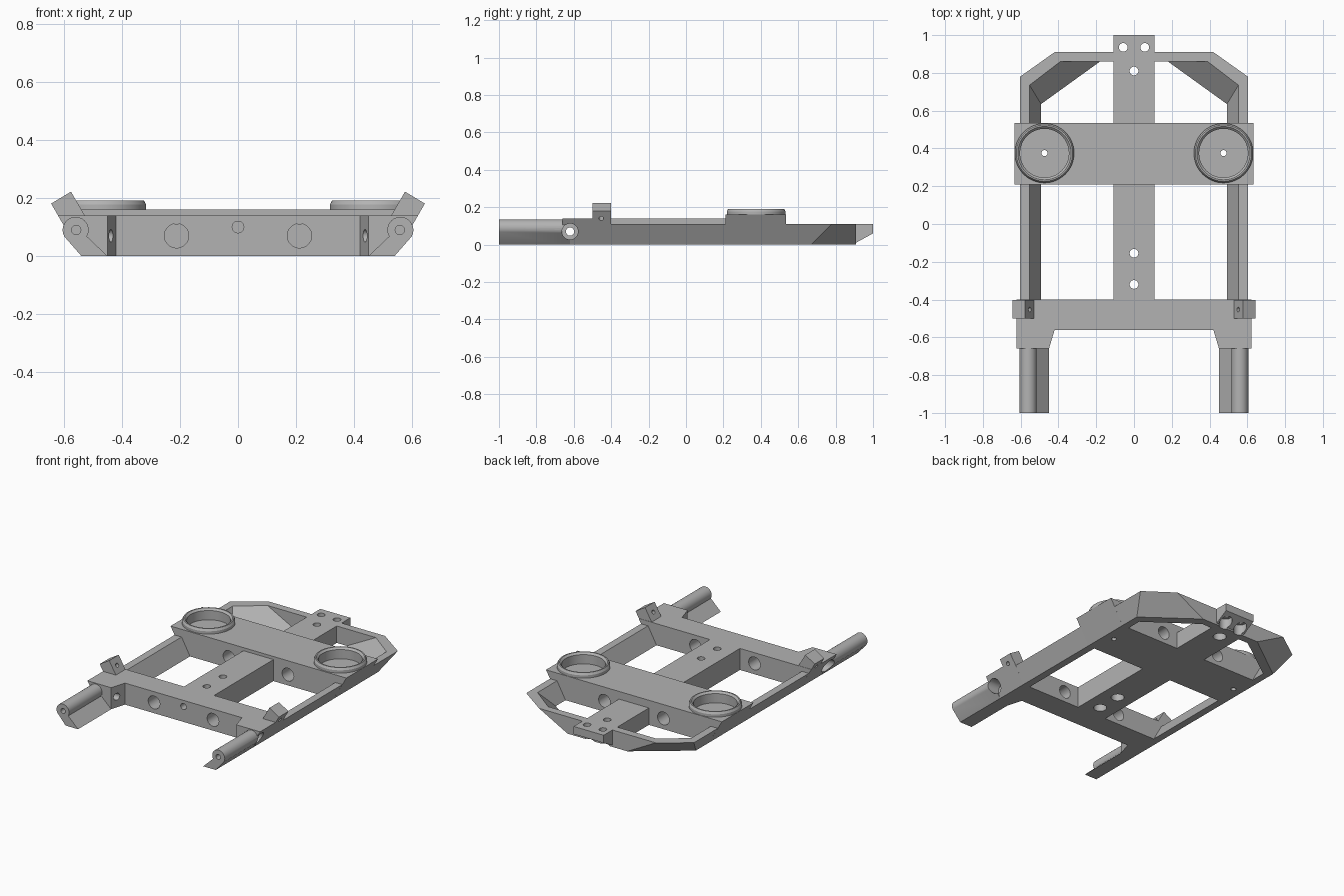
import bpy, bmesh, math
from mathutils import Vector

if "Cube" in bpy.data.objects:
    bpy.data.objects.remove(bpy.data.objects["Cube"])

TAN = 1 / math.sqrt(3)          # outer walls lean out 30 degrees from vertical


def edge_x(z):
    return 0.54 + z * TAN


grey = bpy.data.materials.new("grey")
grey.diffuse_color = (0.45, 0.45, 0.45, 1)
grey.use_nodes = True
grey.node_tree.nodes["Principled BSDF"].inputs["Base Color"].default_value = grey.diffuse_color


def loft(name, rings, closed=False):
    """Skin equal-sized rings of points into a closed solid."""
    bm = bmesh.new()
    vs = [[bm.verts.new(p) for p in r] for r in rings]
    n = len(rings[0])
    for a, b in zip(vs, vs[1:]):
        for i in range(n):
            j = (i + 1) % n
            bm.faces.new((a[i], a[j], b[j], b[i]))
    bm.faces.new(vs[0])
    bm.faces.new(vs[-1])
    bmesh.ops.recalc_face_normals(bm, faces=bm.faces)
    me = bpy.data.meshes.new(name)
    bm.to_mesh(me)
    bm.free()
    me.materials.append(grey)
    ob = bpy.data.objects.new(name, me)
    bpy.context.collection.objects.link(ob)
    return ob


def prism_y(name, pts, y0, y1):
    return loft(name, [[(x, y, z) for x, z in pts] for y in (y0, y1)])


def prism_x(name, pts, x0, x1):
    return loft(name, [[(x, y, z) for y, z in pts] for x in (x0, x1)])


def turned(name, origin, axis, profile, seg=32):
    """Round solid: profile holds (radius, distance along axis)."""
    q = Vector(axis).to_track_quat('Z', 'Y')
    o = Vector(origin)
    return loft(name, [[o + q @ Vector((r * math.cos(t), r * math.sin(t), d))
                        for t in (2 * math.pi * k / seg for k in range(seg))]
                       for r, d in profile])


def combine(base, other, op):
    m = base.modifiers.new(op, 'BOOLEAN')
    m.operation, m.object, m.solver = op, other, 'EXACT'
    dg = bpy.context.evaluated_depsgraph_get()
    me = bpy.data.meshes.new_from_object(base.evaluated_get(dg))
    base.modifiers.clear()
    base.data = me
    bpy.data.objects.remove(other)


def add(o):
    combine(frame, o, 'UNION')


def cut(o):
    combine(frame, o, 'DIFFERENCE')


def trapezoid(h):
    return [(-0.54, 0), (0.54, 0), (edge_x(h), h), (-edge_x(h), h)]


# front beam with its forward opening between the corner blocks
frame = prism_y("frame", trapezoid(0.14), -0.66, -0.40)
notch = [(-0.48, -0.76), (0.48, -0.76), (0.42, -0.56), (-0.42, -0.56)]
cut(loft("notch", [[(x, y, z) for x, y in notch] for z in (-0.1, 0.3)]))

# side rails, angled rear corners and rear bar in one sweep
half = [
    [(0.54, -0.45, 0), (0.603, -0.45, 0.11), (0.553, -0.45, 0.11), (0.492, -0.45, 0)],
    [(0.54, 0.67, 0), (0.603, 0.78, 0.11), (0.553, 0.735, 0.11), (0.492, 0.635, 0)],
    [(0.215, 0.91, 0), (0.42, 0.91, 0.11), (0.39, 0.86, 0.11), (0.18, 0.86, 0)],
]
other = [[(-x, y, z) for x, y, z in r] for r in reversed(half)]
add(loft("rails", half + other))

# cross beam and central spine
add(prism_y("cross_beam", trapezoid(0.16), 0.21, 0.535))
W = 0.108
add(prism_y("front_spine", [(-W, 0), (W, 0), (W, 0.14), (-W, 0.14)], -0.45, 0.25))
add(prism_x("rear_spine", [(0.5, 0), (0.89, 0), (1.0, 0.06), (1.0, 0.11), (0.5, 0.11)], -W, W))

for s in (-1, 1):
    # round-topped front arm
    arc = [(0.56 + 0.045 * math.cos(math.radians(a)), 0.09 + 0.045 * math.sin(math.radians(a)))
           for a in range(-30, 211, 15)]
    arm = [(0.45, 0), (0.54, 0)] + [p for p in arc]
    add(prism_y("front_arm", [(s * x, z) for x, z in arm], -1.0, -0.62))
    # leaning tab on the front beam
    tab = [(edge_x(0.10), 0.10), (edge_x(0.181), 0.181), (0.576, 0.222), (0.505, 0.10)]
    add(prism_y("tab", [(s * x, z) for x, z in tab], -0.5, -0.402))
    # round socket with chamfered rim
    c = (s * 0.474, 0.375, 0)
    add(turned("socket", c, (0, 0, 1), [(0.157, 0.158), (0.157, 0.178), (0.149, 0.192)], 64))
    cut(turned("recess", c, (0, 0, 1), [(0.129, 0.12), (0.129, 0.18), (0.143, 0.194), (0.143, 0.25)], 64))
    cut(turned("drain", c, (0, 0, 1), [(0.016, -0.1), (0.016, 0.15)], 24))
    # holes through the front beam and cross beam
    cut(turned("beam_hole", (s * 0.212, -0.75, 0.07), (0, 1, 0), [(0.042, 0), (0.042, 1.4)]))
    # end hole in the arm, stepped side hole, tab hole
    cut(turned("arm_hole", (s * 0.558, -1.1, 0.09), (0, 1, 0), [(0.016, 0), (0.016, 0.2)], 24))
    cut(turned("side_hole", (s * 0.3, -0.62, 0.07), (s, 0, 0),
               [(0.022, 0), (0.022, 0.22), (0.043, 0.22), (0.043, 0.5)]))
    cut(turned("tab_hole", (s * 0.707, -0.453, 0.09), (-s * 0.866, 0, 0.5),
               [(0.013, 0), (0.013, 0.3)], 24))

# screw holes through the spine, widened from below
for x, y in ((0, -0.32), (0, -0.155), (0, 0.81), (-0.057, 0.935), (0.057, 0.935)):
    cut(turned("screw_hole", (x, y, 0), (0, 0, 1),
               [(0.04, -0.1), (0.04, 0.07), (0.023, 0.07), (0.023, 0.3)]))
cut(turned("front_hole", (0, -0.7, 0.1), (0, 1, 0), [(0.02, 0), (0.02, 0.3)]))

# smooth only the round surfaces
bpy.context.view_layer.objects.active = frame
frame.select_set(True)
bpy.ops.object.shade_smooth_by_angle(angle=math.radians(25))
